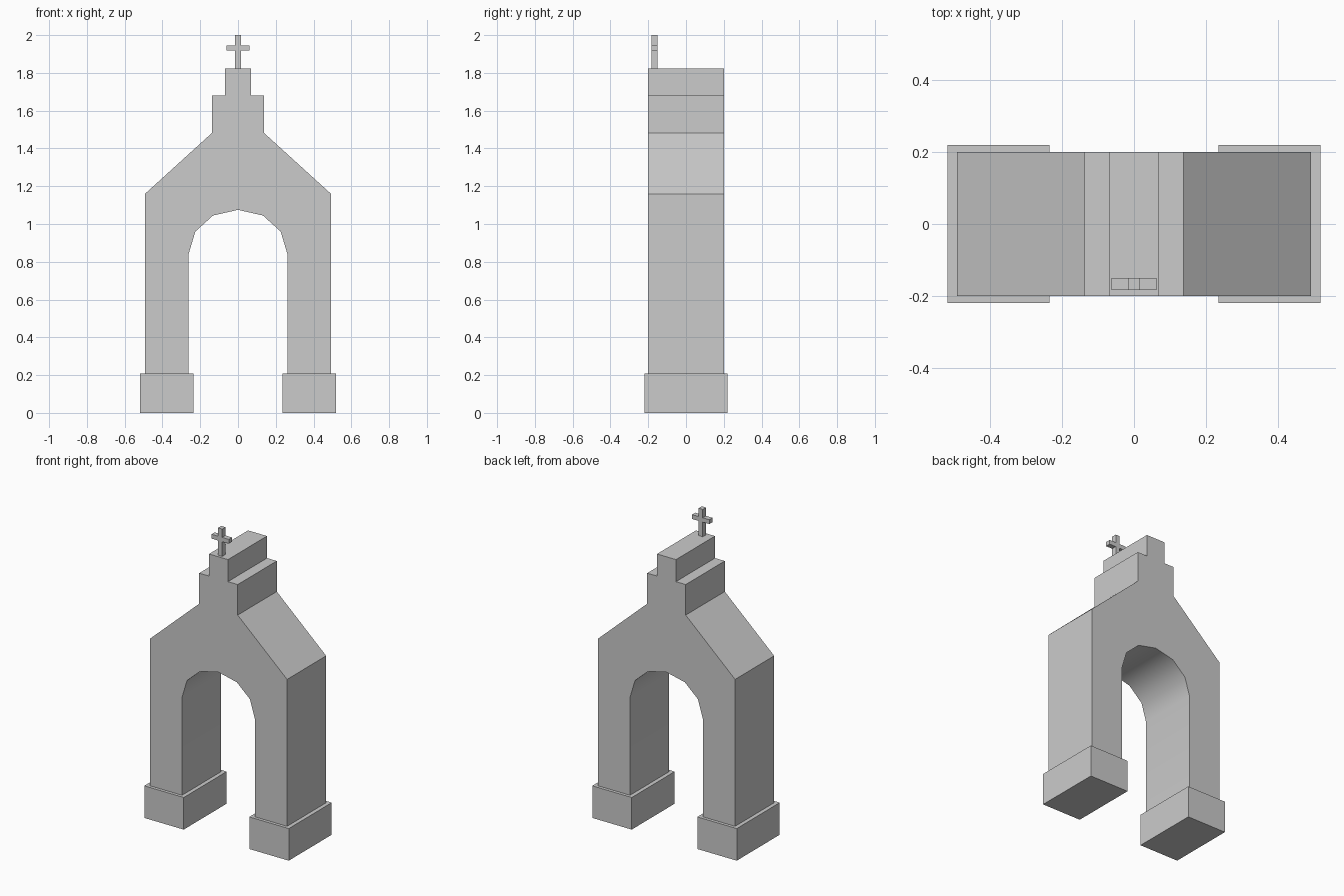
import bpy, bmesh, math

if "Cube" in bpy.data.objects:
    bpy.data.objects.remove(bpy.data.objects["Cube"])


def extrude_profile(name, half, y0, y1):
    """Mirror a right-hand outline across x = 0 and extrude it along y."""
    left = [(-x, z) for x, z in reversed(half) if x > 0]
    bm = bmesh.new()
    face = bm.faces.new([bm.verts.new((x, y0, z)) for x, z in half + left])
    ext = bmesh.ops.extrude_face_region(bm, geom=[face])
    moved = [v for v in ext["geom"] if isinstance(v, bmesh.types.BMVert)]
    bmesh.ops.translate(bm, verts=moved, vec=(0, y1 - y0, 0))
    bmesh.ops.recalc_face_normals(bm, faces=bm.faces)
    mesh = bpy.data.meshes.new(name)
    bm.to_mesh(mesh)
    bm.free()
    obj = bpy.data.objects.new(name, mesh)
    bpy.context.collection.objects.link(obj)
    return obj


def box(name, lo, hi):
    bpy.ops.mesh.primitive_cube_add(
        size=1, location=[(a + b) / 2 for a, b in zip(lo, hi)])
    obj = bpy.context.object
    obj.name = name
    obj.scale = [b - a for a, b in zip(lo, hi)]
    return obj


# Arched gateway with sloped shoulders and stepped top
gateway = extrude_profile("arched_gateway", [
    (0, 1.075), (0.132, 1.045), (0.226, 0.96), (0.261, 0.843),
    (0.261, 0.2), (0.492, 0.2), (0.492, 1.16), (0.138, 1.482),
    (0.138, 1.68), (0.068, 1.68), (0.068, 1.823)], -0.2, 0.2)

# Smooth the arch underside, keep the masonry corners sharp
bpy.ops.object.select_all(action='DESELECT')
gateway.select_set(True)
bpy.context.view_layer.objects.active = gateway
bpy.ops.object.shade_smooth_by_angle(angle=math.radians(38))

# Plinths under the two legs
for side, x0, x1 in (("left", -0.518, -0.235), ("right", 0.235, 0.518)):
    box(side + "_plinth", (x0, -0.22, 0), (x1, 0.22, 0.208))

# Cross at the front of the top step
extrude_profile("roof_cross", [
    (0.015, 1.82), (0.015, 1.918), (0.062, 1.918), (0.062, 1.946),
    (0.015, 1.946), (0.015, 2.0)], -0.183, -0.15)
